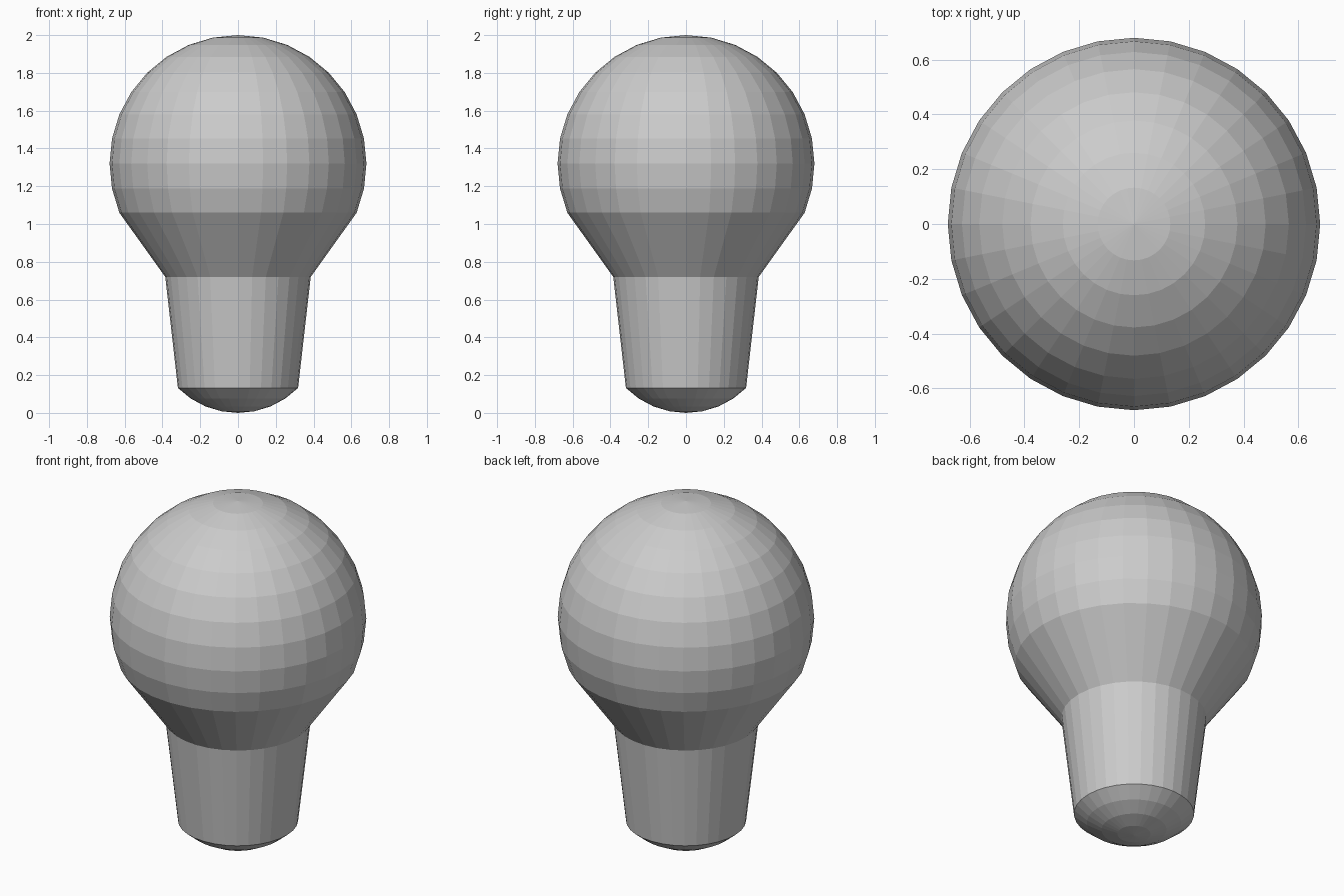
import bpy
import bmesh
from math import sin, cos, pi

cube = bpy.data.objects.get("Cube")
if cube:
    bpy.data.objects.remove(cube, do_unlink=True)

SEGMENTS = 32
STEP = pi / 16

grey = bpy.data.materials.new("plain_grey")
grey.use_nodes = True
grey.diffuse_color = (0.6, 0.6, 0.6, 1)
grey.node_tree.nodes["Principled BSDF"].inputs["Base Color"].default_value = (0.6, 0.6, 0.6, 1)


def lathe(name, profile):
    """Spin a (radius, height) profile around z, bottom to top."""
    bm = bmesh.new()
    verts = [bm.verts.new((r, 0, z)) for r, z in profile]
    edges = [bm.edges.new(pair) for pair in zip(verts, verts[1:])]
    bmesh.ops.spin(bm, geom=verts + edges, cent=(0, 0, 0), axis=(0, 0, 1),
                   angle=2 * pi, steps=SEGMENTS)
    bmesh.ops.remove_doubles(bm, verts=bm.verts, dist=0.0005)
    bmesh.ops.recalc_face_normals(bm, faces=bm.faces)
    mesh = bpy.data.meshes.new(name)
    bm.to_mesh(mesh)
    bm.free()
    mesh.materials.append(grey)
    obj = bpy.data.objects.new(name, mesh)
    bpy.context.collection.objects.link(obj)
    return obj


# Rounded contact at the bottom: a shallow spherical cap
tip_radius = 0.45
tip = [(tip_radius * sin(i * STEP), tip_radius * (1 - cos(i * STEP))) for i in range(5)]

# Tapered neck between the tip and the shoulder
neck_top = (0.385, 0.72)

# Round globe, cut off below its equator and joined to the neck by a cone
globe_radius, globe_centre = 0.68, 1.32
globe = [(globe_radius * sin(i * STEP), globe_centre - globe_radius * cos(i * STEP))
         for i in range(6, 17)]

# One closed surface, so the parts meet without gaps
lathe("light_bulb", tip + [neck_top] + globe)
